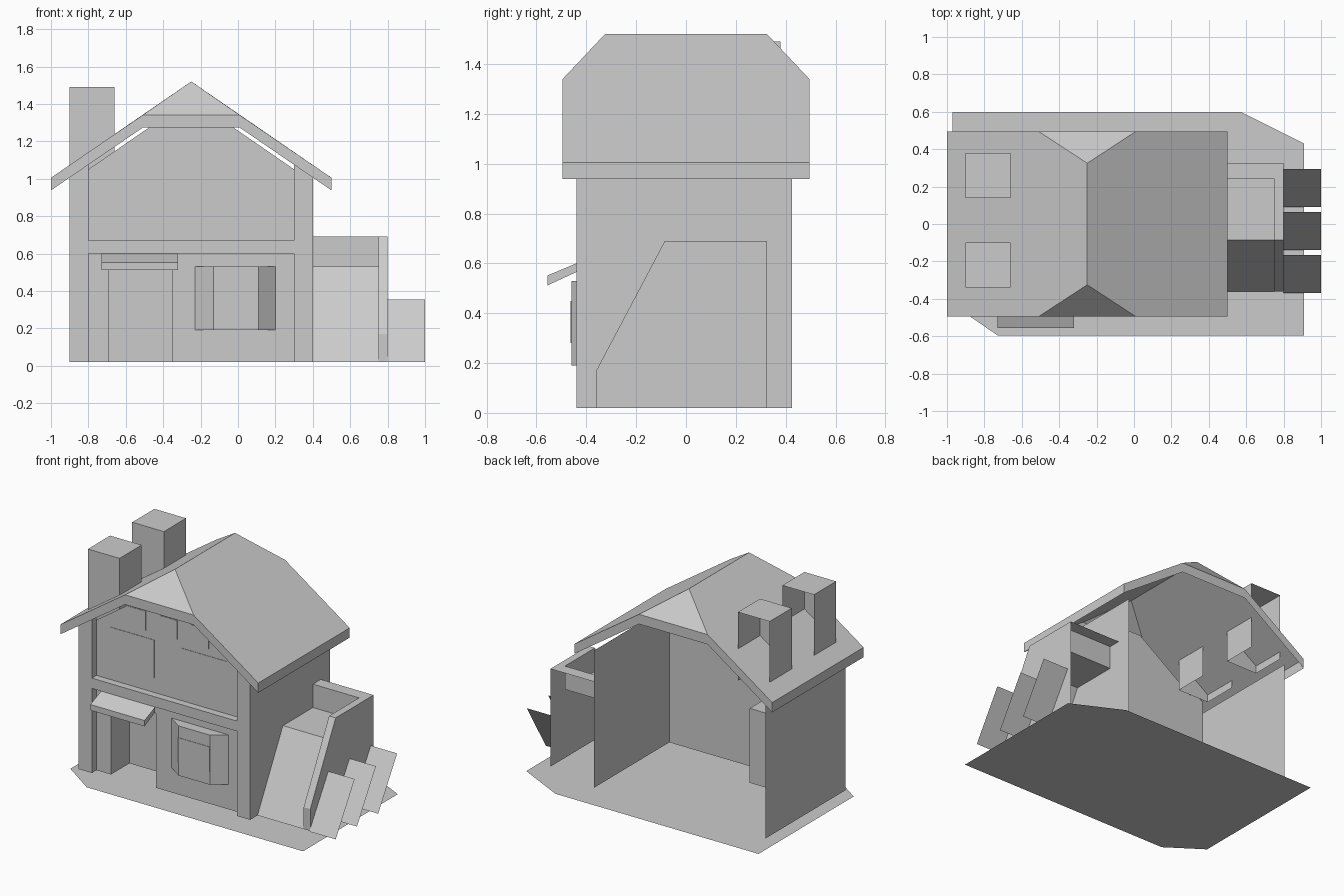
import bpy, bmesh

if "Cube" in bpy.data.objects:
    bpy.data.objects.remove(bpy.data.objects["Cube"])

mat = bpy.data.materials.new("light grey")
mat.diffuse_color = (0.6, 0.6, 0.6, 1)
mat.use_nodes = True
mat.node_tree.nodes["Principled BSDF"].inputs["Base Color"].default_value = mat.diffuse_color


def sheet(name, polys, recalc=True):
    """Thin shell made of flat polygons, welded where they touch."""
    bm = bmesh.new()
    for poly in polys:
        bm.faces.new([bm.verts.new(p) for p in poly])
    bmesh.ops.remove_doubles(bm, verts=bm.verts, dist=0.0005)
    if recalc:
        bmesh.ops.recalc_face_normals(bm, faces=bm.faces)
    me = bpy.data.meshes.new(name)
    bm.to_mesh(me)
    bm.free()
    me.materials.append(mat)
    ob = bpy.data.objects.new(name, me)
    bpy.context.collection.objects.link(ob)
    return ob


def prism(name, profile, a, b, axis):
    """Closed solid: a 2D profile pushed from a to b along x or y."""
    put = (lambda p, t: (t, p[0], p[1])) if axis == "x" else (lambda p, t: (p[0], t, p[1]))
    lo = [put(p, a) for p in profile]
    hi = [put(p, b) for p in profile]
    n = len(profile)
    sides = [[lo[i], lo[(i + 1) % n], hi[(i + 1) % n], hi[i]] for i in range(n)]
    return sheet(name, [lo, hi] + sides)


def rect(x0, x1, z0, z1):
    return [(x0, z0), (x1, z0), (x1, z1), (x0, z1)]


def at_y(pts, y):
    return [(x, y, z) for x, z in pts]


def at_x(pts, x):
    return [(x, y, z) for y, z in pts]


B = 0.02                      # foot of the walls
XL, XR, XC = -0.9, 0.4, -0.25  # side walls and ridge line
YF, YP, YB = -0.44, -0.39, 0.425
SLOPE = 0.69


def roof_z(x):
    return 1.52 - SLOPE * abs(x - XC)


# ground sheet
sheet("ground_base", [[(-0.97, -0.43, 0), (-0.73, -0.595, 0), (0.91, -0.595, 0),
                       (0.91, 0.43, 0), (0.57, 0.6, 0), (-0.97, 0.6, 0)]], False)

# side walls, the back stays open
for name, x in (("left_wall", XL), ("right_wall", XR)):
    sheet(name, [at_x(rect(YF, YB, B, 0.96), x)])

# front wall set back behind the frame, with a door opening
DL, DR, DT = -0.69, -0.35, 0.53
g = 1.05
cut = 0.55 - (1.34 - g) / SLOPE
gable = [(XL, DT), (DL, DT), (DR, DT), (XR, DT), (XR, g - 0.07), (0.3, g),
         (XC + cut, 1.34), (XC - cut, 1.34), (-0.8, g), (XL, g - 0.07)]
sheet("front_wall", [at_y(rect(XL, DL, B, DT), YP), at_y(rect(DR, XR, B, DT), YP),
                     at_y(gable, YP)])

# door recess
YD = -0.19
sheet("door_recess", [
    at_y(rect(DL, DR, B, DT), YD),
    at_x(rect(YP, YD, B, DT), DL),
    at_x(rect(YP, YD, B, DT), DR),
    [(DL, YP, DT), (DR, YP, DT), (DR, YD, DT), (DL, YD, DT)]])

# corner posts and the band between the storeys
for name, x0, x1 in (("left_post", XL, -0.8), ("right_post", 0.3, XR)):
    prism(name, [(x0, B), (x1, B), (x1, roof_z(x1) - 0.03), (x0, roof_z(x0) - 0.03)],
          YF, YP, "y")
prism("floor_band", rect(-0.8, 0.3, 0.6, 0.67), YF, YP, "y")

# windows as thin plates
for x0, x1 in ((-0.695, -0.36), (-0.15, 0.19)):
    prism("large_window", rect(x0, x1, 0.77, 1.03), YP - 0.003, YP, "y")
for x in (-0.56, -0.322, -0.083):
    prism("small_window", rect(x, x + 0.135, 1.08, 1.21), YP - 0.003, YP, "y")

# bay window with slanted sides
plan = [(-0.23, YP), (-0.13, -0.46), (0.11, -0.46), (0.2, YP)]
lo = [(x, y, 0.19) for x, y in plan]
hi = [(x, y, 0.53) for x, y in plan]
sheet("bay_window", [lo, hi] + [[lo[i], lo[i + 1], hi[i + 1], hi[i]] for i in range(3)])
prism("bay_window_pane", rect(-0.13, 0.11, 0.28, 0.45), -0.463, -0.46, "y")

# door awning
prism("awning", [(YF, 0.60), (-0.555, 0.552), (-0.555, 0.512), (YF, 0.565)],
      -0.73, -0.32, "x")

# roof sheet with clipped gable ends and a hanging edge board
Y, R, F = 0.495, 0.325, 0.067
EL, ER, HL, HR = (-1, 1.005), (0.5, 1.005), (-0.51, 1.34), (0.01, 1.34)


def v(p, y):
    return (p[0], y, p[1])


ridge_f, ridge_b = (XC, -R, 1.52), (XC, R, 1.52)
outline = [v(EL, -Y), v(HL, -Y), v(HR, -Y), v(ER, -Y), v(ER, Y), v(HR, Y), v(HL, Y), v(EL, Y)]
slopes = [
    [v(EL, -Y), v(HL, -Y), ridge_f, ridge_b, v(HL, Y), v(EL, Y)],
    [v(ER, -Y), v(ER, Y), v(HR, Y), ridge_b, ridge_f, v(HR, -Y)],
    [v(HL, -Y), v(HR, -Y), ridge_f],
    [v(HL, Y), ridge_b, v(HR, Y)]]
boards = []
for p, q in zip(outline, outline[1:] + outline[:1]):
    boards.append([p, q, (q[0], q[1], q[2] - F), (p[0], p[1], p[2] - F)])
sheet("roof", slopes + boards)

# chimneys, open below and behind
CL, CR, C0, C1 = -0.9, -0.66, 1.02, 1.49
for y0, y1 in ((-0.34, -0.1), (0.14, 0.38)):
    sheet("chimney", [
        at_x(rect(y0, y1, C0, C1), CL), at_x(rect(y0, y1, C0, C1), CR),
        at_y(rect(CL, CR, C0, C1), y0),
        [(CL, y0, C1), (CR, y0, C1), (CR, y1, C1), (CL, y1, C1)]])

# side annex: outer wall with a raised rim around a lower sloping top
S, T, M = -0.085, 0.69, 0.53    # slope top y, rim height, inner height
Y0, Y1, YI = -0.36, 0.325, 0.24
X0, XI, XO = XR, 0.75, 0.8


def strip(p, q, x0, x1):
    return [(x0, *p), (x1, *p), (x1, *q), (x0, *q)]


sheet("annex", [
    at_x([(Y0, B), (Y0, 0.17), (S, T), (Y1, T), (Y1, B)], XO),
    at_x([(Y0, B), (Y0, 0.17), (S, T), (YI, T), (YI, M), (S, M)], XI),
    strip((Y0, B), (Y0, 0.17), XI, XO),
    strip((Y0, 0.17), (S, T), XI, XO),
    strip((S, T), (YI, T), XI, XO),
    strip((YI, T), (Y1, T), XI, XO),
    strip((YI, T), (Y1, T), X0, XI),
    strip((YI, M), (YI, T), X0, XI),
    strip((S, M), (YI, M), X0, XI),
    strip((Y0, B), (S, M), X0, XI)])

# leaning boards beside the annex
for y in (-0.37, -0.14, 0.09):
    sheet("leaning_board", [strip((y, B), (y + 0.205, 0.355), XO, 1.0)], False)
